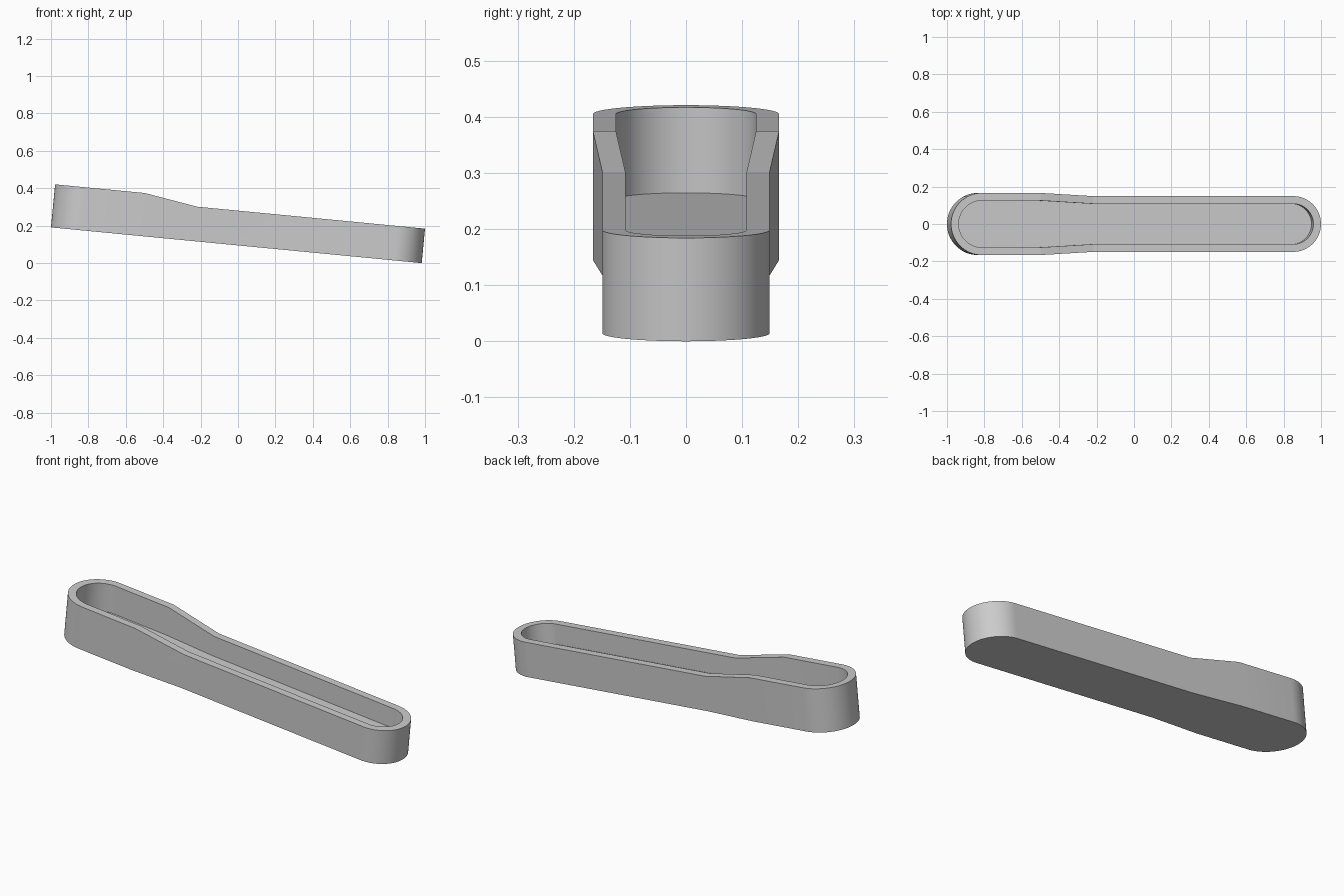
import bpy, bmesh, math

if "Cube" in bpy.data.objects:
    bpy.data.objects.remove(bpy.data.objects["Cube"])

TILT = math.radians(5.5)
HALF = 0.9957               # half length along the sloping base
STEP_A, STEP_B = -0.514, -0.228   # start and end of the shoulder
WIDE, NARROW = 0.166, 0.149       # half widths
TALL, LOW = 0.231, 0.185          # wall heights
WALL, FLOOR = 0.041, 0.078
SEG = 32


def arc(cx, r, start):
    """Half circle, counter-clockwise from the start angle."""
    return [(cx + r * math.cos(start + math.pi * i / SEG),
             r * math.sin(start + math.pi * i / SEG)) for i in range(SEG + 1)]


def outline(inset):
    """Plan of the tray: rounded ends joined by a tapering shoulder."""
    side = [(STEP_B, NARROW - inset), (STEP_A, WIDE - inset)]
    return (arc(HALF - NARROW, NARROW - inset, -math.pi / 2) + side
            + arc(WIDE - HALF, WIDE - inset, math.pi / 2)
            + [(x, -y) for x, y in reversed(side)])


def rim_height(x):
    t = min(max((x - STEP_A) / (STEP_B - STEP_A), 0), 1)
    return TALL + (LOW - TALL) * t


# Tray: base outline, outer rim, inner rim, floor outline
bm = bmesh.new()
outer, inner = outline(0), outline(WALL)
loops = [
    [bm.verts.new((x, y, 0)) for x, y in outer],
    [bm.verts.new((x, y, rim_height(x))) for x, y in outer],
    [bm.verts.new((x, y, rim_height(x))) for x, y in inner],
    [bm.verts.new((x, y, FLOOR)) for x, y in inner],
]
n = len(outer)
for lo, hi in zip(loops, loops[1:]):
    for i in range(n):
        j = (i + 1) % n
        bm.faces.new((lo[i], lo[j], hi[j], hi[i]))
bm.faces.new(loops[0][::-1])
bm.faces.new(loops[-1])
bmesh.ops.recalc_face_normals(bm, faces=bm.faces)

mesh = bpy.data.meshes.new("tray")
bm.to_mesh(mesh)
bm.free()
tray = bpy.data.objects.new("tray", mesh)
bpy.context.collection.objects.link(tray)

# Slope the whole tray down towards +x, lowest edge on the ground
tray.rotation_euler = (0, TILT, 0)
tray.location = (-0.0089, 0, HALF * math.sin(TILT))
bpy.context.view_layer.objects.active = tray
tray.select_set(True)
bpy.ops.object.shade_smooth_by_angle(angle=math.radians(8))
